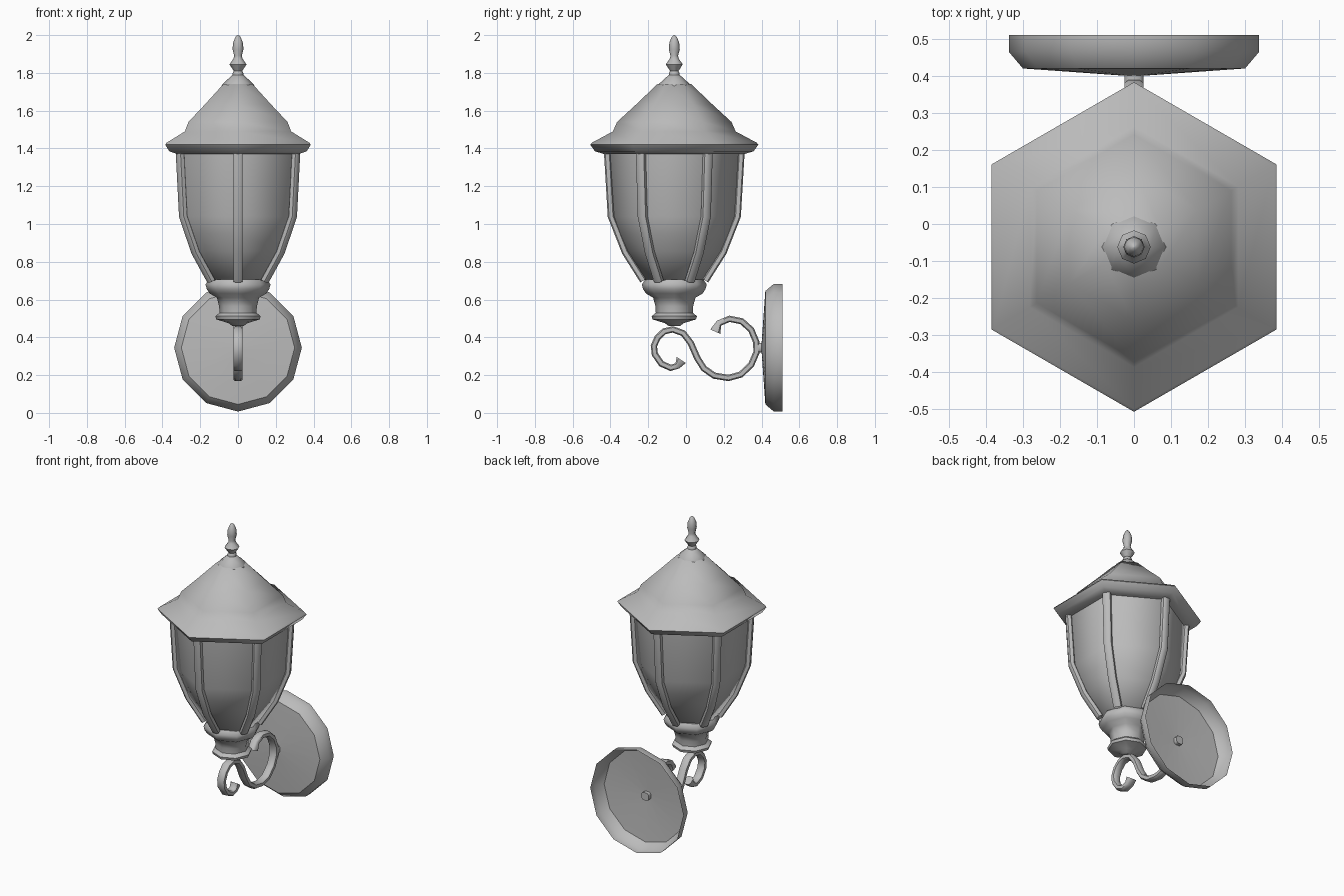
import bpy, bmesh
from math import sin, cos, pi, radians
from mathutils import Vector, Matrix

cube = bpy.data.objects.get("Cube")
if cube:
    bpy.data.objects.remove(cube, do_unlink=True)

metal = bpy.data.materials.new("grey_metal")
metal.use_nodes = True
GREY = (0.5, 0.5, 0.5, 1)
metal.diffuse_color = GREY
metal.node_tree.nodes["Principled BSDF"].inputs["Base Color"].default_value = GREY

AXIS = Matrix.Translation((0, -0.062, 0))   # upright axis of the lantern


def finish(name, bm, matrix, angle):
    """Turn a bmesh into a named, shaded object."""
    bmesh.ops.recalc_face_normals(bm, faces=bm.faces)
    bm.transform(matrix)
    mesh = bpy.data.meshes.new(name)
    bm.to_mesh(mesh)
    bm.free()
    mesh.materials.append(metal)
    obj = bpy.data.objects.new(name, mesh)
    bpy.context.collection.objects.link(obj)
    bpy.ops.object.select_all(action='DESELECT')
    obj.select_set(True)
    bpy.context.view_layer.objects.active = obj
    bpy.ops.object.shade_smooth_by_angle(angle=radians(angle))
    return obj


def turned(name, profile, sides, matrix=AXIS, angle=50, caps=True):
    """Revolve (radius, height) pairs with a corner on the y axis."""
    bm = bmesh.new()
    rings = []
    for r, z in profile:
        rings.append([bm.verts.new((r * sin(2 * pi * i / sides), r * cos(2 * pi * i / sides), z))
                      for i in range(sides)])
    for a, b in zip(rings, rings[1:]):
        for i in range(sides):
            j = (i + 1) % sides
            bm.faces.new((a[i], a[j], b[j], b[i]))
    if caps:
        bm.faces.new(rings[0])
    bm.faces.new(rings[-1])
    return finish(name, bm, matrix, angle)


def sweep(name, path, width, thick, matrix=None, swell=1.0, angle=50):
    """Sweep a chamfered bar along (y, z) points; swell thickens both tips."""
    bm = bmesh.new()
    pts = [Vector((0, y, z)) for y, z in path]
    side = Vector((1, 0, 0))
    section = [(-.5, -.3), (-.3, -.5), (.3, -.5), (.5, -.3),
               (.5, .3), (.3, .5), (-.3, .5), (-.5, .3)]
    rings = []
    last = len(pts) - 1
    for i, p in enumerate(pts):
        tangent = (pts[min(i + 1, last)] - pts[max(i - 1, 0)]).normalized()
        normal = side.cross(tangent)
        k = swell if i in (0, last) else 1.0
        rings.append([bm.verts.new(p + side * (u * width) + normal * (v * thick * k))
                      for u, v in section])
    for a, b in zip(rings, rings[1:]):
        for i in range(8):
            j = (i + 1) % 8
            bm.faces.new((a[i], a[j], b[j], b[i]))
    bm.faces.new(rings[0])
    bm.faces.new(rings[-1])
    return finish(name, bm, matrix or Matrix.Identity(4), angle)


# Six-sided roof with flared rim
turned("roof", [(.37, 1.37), (.42, 1.385), (.445, 1.42), (.437, 1.43), (.325, 1.49),
                (.303, 1.54), (.20, 1.635), (.09, 1.74)], 6, angle=62)

# Eight-sided cap and finial
turned("roof_cap", [(.087, 1.73), (.085, 1.738), (.045, 1.775), (.022, 1.795)], 8)
turned("finial", [(.028, 1.785), (.028, 1.80), (.022, 1.81), (.045, 1.845), (.024, 1.875),
                  (.020, 1.89), (.029, 1.925), (.026, 1.96), (.014, 1.99), (.003, 2.0)], 8)

# Glass body
turned("glass", [(.155, .70), (.255, .855), (.30, .95), (.328, 1.04), (.35, 1.38)], 6, angle=65)

# Ribs on the six corners
rib_path = [(.165, .70), (.26, .85), (.335, 1.04), (.355, 1.38)]
for n in range(6):
    sweep("rib_%d" % (n + 1), rib_path, .048, .035, AXIS @ Matrix.Rotation(n * pi / 3, 4, 'Z'))

# Turned holder under the glass
turned("holder", [(.03, .46), (.05, .475), (.115, .495), (.12, .512), (.098, .53), (.10, .565),
                  (.112, .61), (.15, .632), (.165, .655), (.172, .68), (.155, .705)], 8)

# Scrolled arm
arm_path = [(-.025, .28), (-.045, .25), (-.08, .238), (-.13, .26), (-.165, .31), (-.17, .355),
            (-.15, .40), (-.115, .432), (-.07, .442), (-.015, .422), (.025, .37), (.06, .29),
            (.095, .235), (.15, .197), (.225, .185), (.29, .203), (.345, .255), (.373, .32),
            (.372, .375), (.345, .44), (.295, .485), (.23, .498), (.175, .475), (.155, .43)]
sweep("scroll_arm", arm_path, .05, .034, swell=1.7)

# Stub joining the arm to the wall plate
sweep("arm_stub", [(.37, .345), (.425, .345)], .05, .05)

# Hollow twelve-sided wall plate, open at the back
plate_frame = Matrix.Translation((0, .51, .345)) @ Matrix.Rotation(pi / 2, 4, 'X')
turned("wall_plate", [(.338, 0), (.338, .045), (.30, .09), (.02, .11)], 12,
       plate_frame, angle=40, caps=False)
